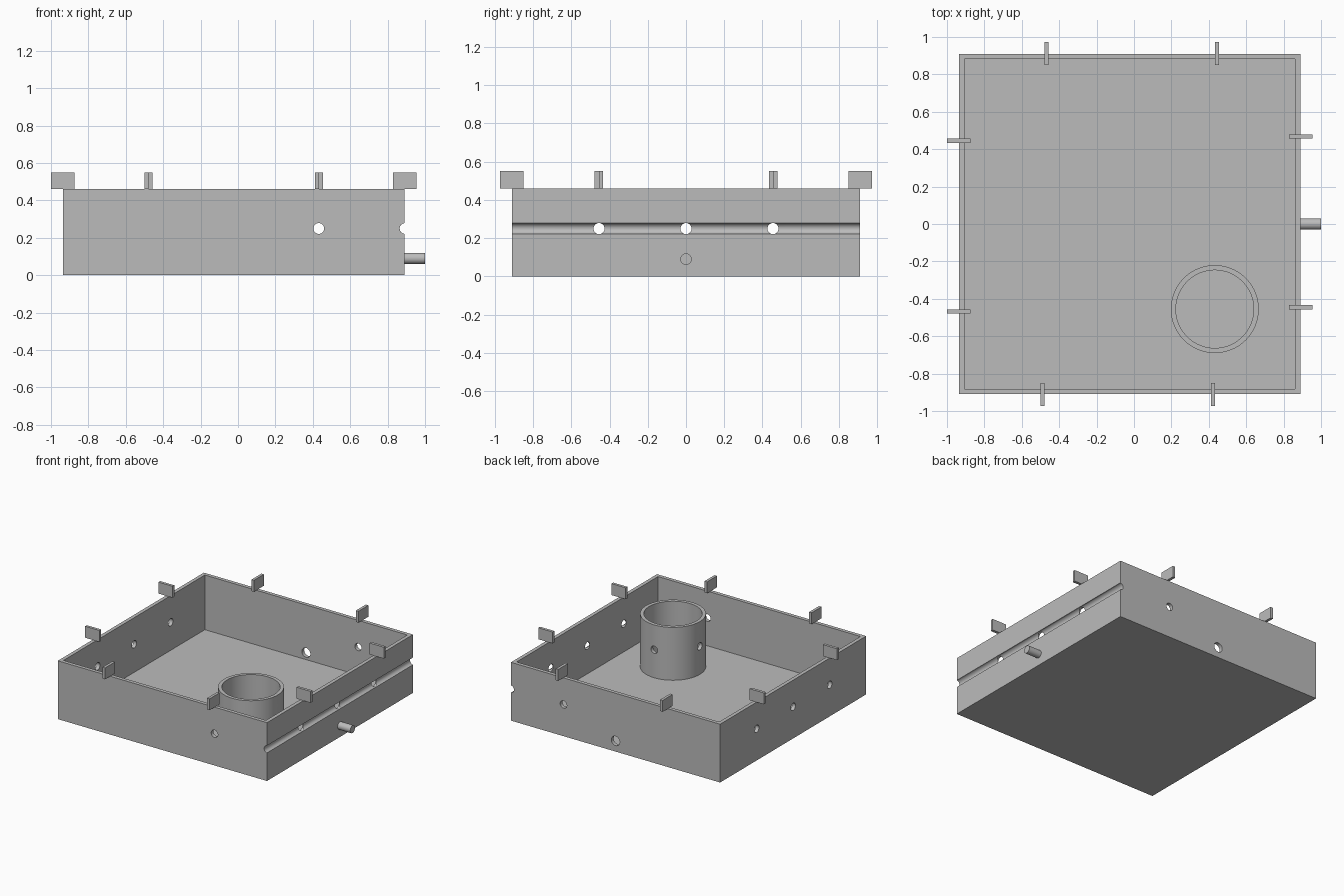
import bpy, bmesh, math
from mathutils import Matrix, Vector

if "Cube" in bpy.data.objects:
    bpy.data.objects.remove(bpy.data.objects["Cube"])

grey = bpy.data.materials.new("plain_grey")
grey.diffuse_color = (0.5, 0.5, 0.5, 1)
grey.use_nodes = True
grey.node_tree.nodes["Principled BSDF"].inputs["Base Color"].default_value = grey.diffuse_color

X0, X1, Y, H = -0.935, 0.89, 0.91, 0.46   # tub extents
WALL, FLOOR = 0.029, 0.029
XC = (X0 + X1) / 2
HOLE_Z, HOLE_R = 0.25, 0.029


def finish(name, bm):
    mesh = bpy.data.meshes.new(name)
    bmesh.ops.recalc_face_normals(bm, faces=bm.faces)
    bm.to_mesh(mesh)
    bm.free()
    ob = bpy.data.objects.new(name, mesh)
    bpy.context.collection.objects.link(ob)
    mesh.materials.append(grey)
    return ob


def box(name, lo, hi):
    lo, hi = Vector(lo), Vector(hi)
    bm = bmesh.new()
    bmesh.ops.create_cube(bm, size=1, matrix=Matrix.Translation((lo + hi) / 2)
                          @ Matrix.Diagonal((*(hi - lo), 1)))
    return finish(name, bm)


def rod(name, a, b, r, n=48):
    a, b = Vector(a), Vector(b)
    d = b - a
    rot = Vector((0, 0, 1)).rotation_difference(d).to_matrix().to_4x4()
    bm = bmesh.new()
    bmesh.ops.create_cone(bm, cap_ends=True, segments=n, radius1=r, radius2=r,
                          depth=d.length, matrix=Matrix.Translation((a + b) / 2) @ rot)
    return finish(name, bm)


def activate(ob):
    bpy.ops.object.select_all(action='DESELECT')
    ob.select_set(True)
    bpy.context.view_layer.objects.active = ob


def cut(ob, cutter):
    m = ob.modifiers.new("cut", 'BOOLEAN')
    m.operation, m.solver, m.object = 'DIFFERENCE', 'EXACT', cutter
    activate(ob)
    bpy.ops.object.modifier_apply(modifier=m.name)
    bpy.data.objects.remove(cutter)


def smooth(ob):
    activate(ob)
    bpy.ops.object.shade_smooth_by_angle(angle=math.radians(30))


# open tub with hollow interior
tub = box("tub", (X0, -Y, 0), (X1, Y, H))
cut(tub, box("cavity", (X0 + WALL, -Y + WALL, FLOOR), (X1 - WALL, Y - WALL, 1)))

# half-round groove along the right wall
cut(tub, rod("groove", (X1 + 0.003, -1.1, HOLE_Z), (X1 + 0.003, 1.1, HOLE_Z), 0.0285))

# round sleeve standing on the floor
CX, CY = 0.432, -0.455
sleeve = rod("sleeve", (CX, CY, FLOOR - 0.01), (CX, CY, 0.446), 0.235, 96)
cut(sleeve, rod("bore", (CX, CY, FLOOR), (CX, CY, 1), 0.208, 96))

# drilled holes: three across in x, one along y, one low drain in the back
for y in (CY, 0, -CY):
    cut(tub, rod("drill", (-1.2, y, HOLE_Z), (1.2, y, HOLE_Z), HOLE_R, 32))
cut(tub, rod("drill", (CX, -1.2, HOLE_Z), (CX, 1.2, HOLE_Z), HOLE_R, 32))
cut(tub, rod("drain", (XC, Y - 0.1, 0.084), (XC, 1.2, 0.084), 0.037, 32))
cut(sleeve, rod("drill", (-1.2, CY, HOLE_Z), (1.2, CY, HOLE_Z), HOLE_R, 32))
cut(sleeve, rod("drill", (CX, -1.2, HOLE_Z), (CX, 1.2, HOLE_Z), HOLE_R, 32))

# side pin
pin = rod("side_pin", (X1 - 0.01, 0, 0.09), (1.0, 0, 0.09), 0.03, 32)
for ob in (tub, sleeve, pin):
    smooth(ob)

# rim tabs: two per side, each set shifted half a thickness
T, OUT, IN, TOP = 0.022, 0.064, 0.06, 0.55
for side in (-1, 1):
    for p in (-0.456, 0.456):
        c = p + side * T / 2
        edge = X0 if side < 0 else X1
        xs = sorted((edge + side * OUT, edge - side * IN))
        box("side_tab", (xs[0], c - T / 2, H), (xs[1], c + T / 2, TOP))
        ys = sorted((side * (Y + OUT), side * (Y - IN)))
        box("end_tab", (XC + c - T / 2, ys[0], H), (XC + c + T / 2, ys[1], TOP))
